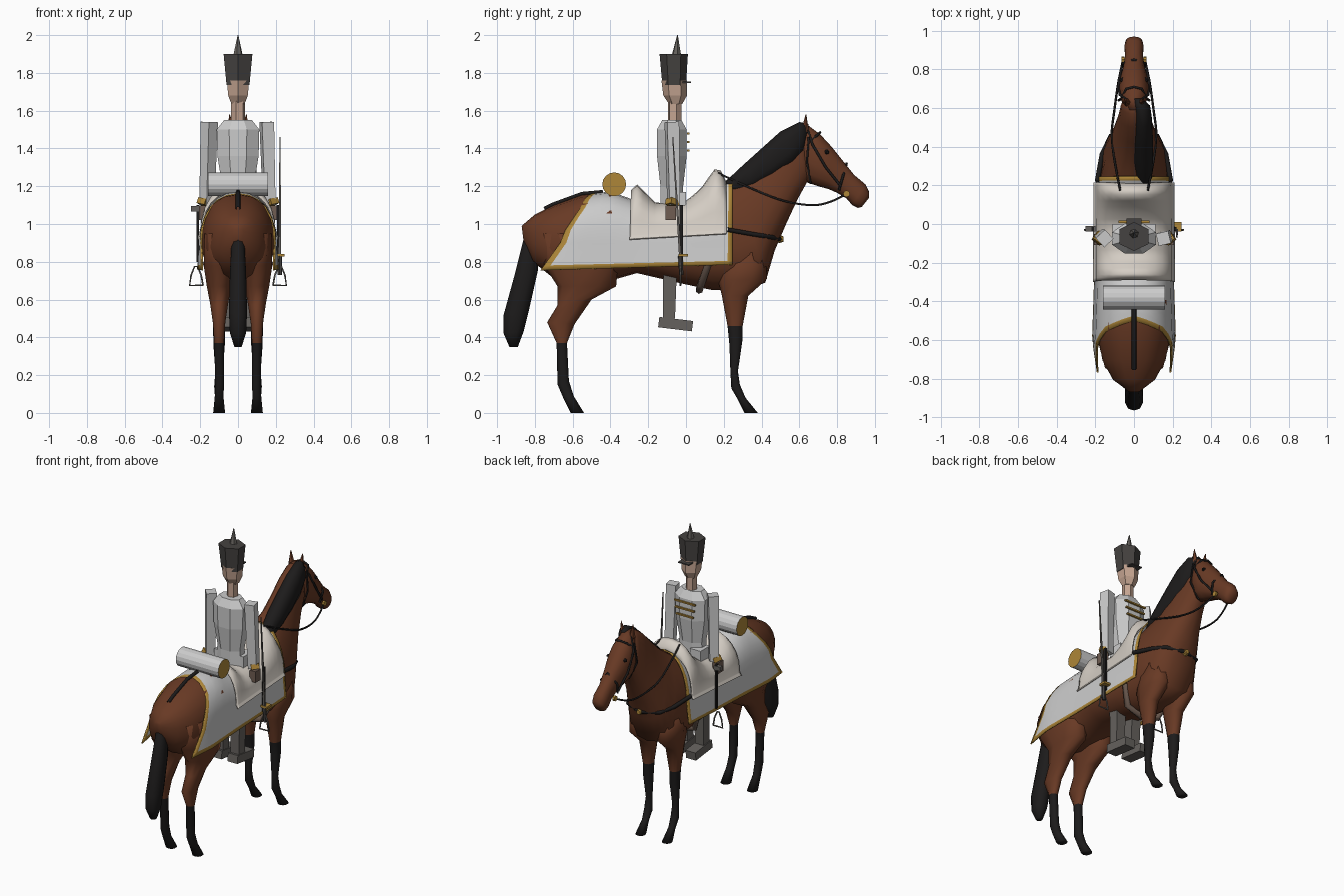
import bpy, bmesh
from math import sin, cos, pi, copysign
from mathutils import Vector


def mat(name, r, g, b):
    m = bpy.data.materials.new(name)
    m.diffuse_color = (r, g, b, 1)
    return m


BROWN = mat("chestnut", 0.14, 0.042, 0.018)
BLACK = mat("black", 0.012, 0.011, 0.011)
GOLD = mat("gold", 0.42, 0.24, 0.04)
SKIN = mat("skin", 0.55, 0.37, 0.28)
WHITE = mat("white", 0.8, 0.8, 0.8)
FLEECE = mat("fleece", 0.66, 0.61, 0.55)
DARK = mat("dark grey", 0.06, 0.055, 0.052)
BOOT = mat("boot grey", 0.13, 0.12, 0.11)
HAND = mat("glove", 0.16, 0.11, 0.085)


def finish(name, bm, mats, smooth):
    bmesh.ops.recalc_face_normals(bm, faces=bm.faces)
    me = bpy.data.meshes.new(name)
    bm.to_mesh(me)
    bm.free()
    for m in mats:
        me.materials.append(m)
    me.polygons.foreach_set("use_smooth", [smooth] * len(me.polygons))
    ob = bpy.data.objects.new(name, me)
    bpy.context.collection.objects.link(ob)
    return ob


def loft(name, rings, mats, n=14, smooth=True, side=1, power=0.88, low=None, turn=0):
    """Rings: side-view end points (y1, z1, y2, z2), half width, x centre, pear factor."""
    bm = bmesh.new()
    loops = []
    for r in rings:
        y1, z1, y2, z2, w = r[:5]
        xc = r[5] if len(r) > 5 else 0
        pear = r[6] if len(r) > 6 else 0
        loop = []
        for i in range(n):
            t = 2 * pi * i / n + turn
            s, c = (copysign(abs(f) ** power, f) for f in (sin(t), cos(t)))
            loop.append(bm.verts.new((side * xc + w * s * (1 - pear * c),
                                      (y1 + y2) / 2 + c * (y1 - y2) / 2,
                                      (z1 + z2) / 2 + c * (z1 - z2) / 2)))
        loops.append(loop)
    for a, b in zip(loops, loops[1:]):
        for i in range(n):
            j = (i + 1) % n
            f = bm.faces.new((a[i], a[j], b[j], b[i]))
            if low and f.calc_center_median().z < low:
                f.material_index = 1
    bm.faces.new(loops[0])
    bm.faces.new(loops[-1]).material_index = 1 if low else 0
    return finish(name, bm, mats, smooth)


def tube(name, p, q, r1, r2, m, n=4, turn=pi / 4, ends=None, smooth=False):
    """Tapered prism between two points."""
    p, q = Vector(p), Vector(q)
    bm = bmesh.new()
    bmesh.ops.create_cone(bm, cap_ends=True, segments=n, radius1=r1, radius2=r2, depth=(q - p).length)
    for f in bm.faces:
        if ends and abs(f.normal.z) > 0.9:
            f.material_index = 1
    ob = finish(name, bm, [m] + ([ends] if ends else []), smooth)
    ob.rotation_mode = 'QUATERNION'
    spin = Vector((0, 0, 1)).rotation_difference(q - p)
    ob.rotation_quaternion = spin @ Vector((1, 0, 0)).rotation_difference(Vector((cos(turn), sin(turn), 0)))
    ob.location = (p + q) / 2
    return ob


def box(name, loc, dims, m, rot=(0, 0, 0)):
    bm = bmesh.new()
    bmesh.ops.create_cube(bm, size=1)
    bmesh.ops.scale(bm, vec=dims, verts=bm.verts)
    ob = finish(name, bm, [m], False)
    ob.location, ob.rotation_euler = loc, rot
    return ob


def strap(name, pts, r, m, spline='POLY'):
    cu = bpy.data.curves.new(name, 'CURVE')
    cu.dimensions, cu.bevel_depth, cu.bevel_resolution = '3D', r, 1
    sp = cu.splines.new(spline)
    sp.points.add(len(pts) - 1)
    for pt, c in zip(sp.points, pts):
        pt.co = (*c, 1)
    if spline == 'NURBS':
        sp.use_endpoint_u, sp.order_u = True, 3
    cu.materials.append(m)
    ob = bpy.data.objects.new(name, cu)
    bpy.context.collection.objects.link(ob)


def interp(table, y):
    for (a, va), (b, vb) in zip(table, table[1:]):
        if y <= b:
            return va + (vb - va) * max(0, (y - a) / (b - a))
    return table[-1][1]


def drape(name, front, rear, bottom, tops, widths, mats, border=False):
    """Cloth laid over the back: rounded on top, straight down the sides."""
    bm = bmesh.new()
    us = [0, 0.025] + [i / 16 for i in range(1, 16)] + [0.965, 1]
    vs = [0, 0.1, 0.2, 0.3, 0.4, 0.5, 0.6, 0.7, 0.8, 0.93, 1]
    vs = [-v for v in vs[:0:-1]] + vs
    grid = []
    for u in us:
        row = []
        for v in vs:
            a = abs(v)
            y = front + (interp(rear, a) - front) * u
            w, top, low = interp(widths, y), interp(tops, y), bottom - 0.03 * u
            mid = max(0.9, low + 0.02)
            if a <= 0.6:
                t = a / 0.6 * pi / 2
                x, z = w * sin(t) ** 0.88, mid + (top - mid) * cos(t) ** 0.88 if a < 0.6 else mid
            else:
                k = (a - 0.6) / 0.4
                x, z = w + 0.012 * k, mid + (low - mid) * k
            row.append(bm.verts.new((copysign(x, v), y, z)))
        grid.append(row)
    for i in range(len(us) - 1):
        for j in range(len(vs) - 1):
            f = bm.faces.new((grid[i][j], grid[i][j + 1], grid[i + 1][j + 1], grid[i + 1][j]))
            if border and (i in (0, len(us) - 2) or j in (0, len(vs) - 2)):
                f.material_index = 1
    ob = finish(name, bm, mats, True)
    ob.modifiers.new("thickness", 'SOLIDIFY').thickness = 0.008


# Horse trunk and neck
loft("horse_body", [
    (-.87, .99, -.86, .91, .03), (-.8, 1.05, -.81, .8, .11), (-.7, 1.1, -.71, .72, .165),
    (-.55, 1.155, -.55, .68, .195), (-.4, 1.165, -.4, .7, .19), (-.2, 1.09, -.26, .74, .185),
    (0, 1.06, 0, .68, .185), (.12, 1.15, .14, .65, .18), (.2, 1.21, .32, .65, .175, 0, .1),
    (.27, 1.26, .42, .69, .16, 0, .25), (.34, 1.31, .47, .86, .13, 0, .35),
    (.42, 1.39, .53, 1.0, .1, 0, .3), (.5, 1.47, .59, 1.13, .08, 0, .2),
    (.57, 1.515, .64, 1.22, .068, 0, .1), (.63, 1.52, .66, 1.24, .055)], [BROWN], n=18)
# Head with jaw and muzzle
loft("horse_head", [
    (.59, 1.525, .61, 1.27, .045), (.65, 1.52, .64, 1.22, .07), (.71, 1.475, .7, 1.2, .078),
    (.77, 1.41, .755, 1.185, .07), (.83, 1.335, .8, 1.165, .055), (.89, 1.26, .85, 1.135, .047),
    (.95, 1.21, .88, 1.1, .05), (.97, 1.17, .91, 1.085, .045), (.97, 1.14, .93, 1.09, .025)], [BROWN])
# Legs, ears and eyes, mirrored
HIND = [(-.36, .95, -.78, .95, .08, .1), (-.36, .78, -.75, .78, .085, .1), (-.37, .67, -.68, .67, .068, .1),
        (-.5, .6, -.68, .57, .05, .1), (-.59, .47, -.735, .48, .034, .1), (-.63, .37, -.685, .37, .027, .1),
        (-.62, .17, -.68, .15, .024, .097), (-.595, .09, -.65, .08, .024, .1), (-.54, 0, -.61, 0, .033, .1)]
FORE = [(.42, .85, .2, .85, .07, .1), (.43, .71, .17, .7, .066, .1), (.33, .62, .19, .62, .05, .1),
        (.3, .46, .22, .46, .033, .1), (.298, .38, .23, .36, .032, .1), (.275, .22, .235, .22, .021, .1),
        (.285, .15, .24, .13, .027, .1), (.315, .08, .275, .07, .022, .1), (.38, 0, .31, 0, .032, .1)]
for s, tag in ((-1, "left"), (1, "right")):
    loft("hind_leg_" + tag, HIND, [BROWN, BLACK], 10, side=s, low=.4)
    loft("front_leg_" + tag, FORE, [BROWN, BLACK], 10, side=s, low=.42)
    tube("ear_" + tag, (s * .035, .63, 1.49), (s * .045, .635, 1.58), .022, .002, BROWN, 6)
    tube("eye_" + tag, (s * .06, .745, 1.38), (s * .074, .748, 1.38), .014, .006, BLACK, 8)
# Mane lying over the right side, and tail
loft("mane", [(.65, 1.53, .64, 1.44, .025, .02), (.6, 1.54, .62, 1.38, .045, .04), (.5, 1.49, .57, 1.32, .05, .045),
              (.4, 1.40, .47, 1.25, .055, .045), (.3, 1.31, .37, 1.19, .055, .045),
              (.22, 1.235, .28, 1.16, .045, .05), (.19, 1.2, .21, 1.18, .02, .05)], [BLACK], 10)
loft("tail", [(-.78, .97, -.83, .97, .02), (-.775, .91, -.86, .92, .035), (-.785, .75, -.91, .72, .045),
              (-.83, .55, -.965, .52, .05), (-.86, .43, -.965, .42, .045), (-.89, .35, -.935, .35, .02)], [BLACK], 10)

# Saddle cloth with gold border, and fleece saddle
BACK = [(-.8, 1.05), (-.55, 1.155), (-.4, 1.172), (-.2, 1.1), (0, 1.08), (.12, 1.17), (.24, 1.25)]
WIDE = [(-.77, .18), (-.6, .205), (-.3, .195), (0, .192), (.24, .185)]
drape("saddle_cloth", .245, [(0, -.5), (.3, -.56), (.5, -.64), (1, -.77)], .785, BACK, WIDE, [WHITE, GOLD], True)
drape("fleece_saddle", .215, [(0, -.29), (1, -.3)], .95,
      [(-.3, 1.17), (-.26, 1.21), (-.16, 1.11), (0, 1.12), (.08, 1.19), (.15, 1.29), (.18, 1.29), (.215, 1.22)],
      [(-.3, .2), (.22, .198)], [FLEECE])
tube("bedroll", (-.16, -.38, 1.21), (.16, -.38, 1.21), .063, .063, WHITE, 16, ends=GOLD)

# Harness
strap("crupper", [(0, -.44, 1.17), (0, -.55, 1.16), (0, -.7, 1.105), (0, -.75, 1.08)], .012, BLACK)
strap("breast_strap", [(-.19, .22, .97), (-.165, .36, .945), (-.12, .455, .93), (0, .5, .92),
                       (.12, .455, .93), (.165, .36, .945), (.19, .22, .97)], .013, BLACK)
tube("breast_badge", (0, .49, .92), (0, .515, .92), .022, .015, GOLD, 8)
strap("girth", [(-.17, .12, .8), (-.12, .08, .68), (0, .07, .65), (.12, .08, .68), (.17, .12, .8)], .02, HAND)
strap("browband", [(-.06, .66, 1.44), (-.04, .7, 1.475), (0, .71, 1.485), (.04, .7, 1.475), (.06, .66, 1.44)], .007, BLACK)
strap("noseband", [(-.05, .81, 1.18), (-.062, .83, 1.25), (0, .85, 1.32), (.062, .83, 1.25), (.05, .81, 1.18)], .007, BLACK)
for s, tag in ((-1, "left"), (1, "right")):
    strap("cheek_strap_" + tag, [(s * .03, .64, 1.51), (s * .074, .67, 1.42), (s * .079, .74, 1.3), (s * .062, .82, 1.2)], .007, BLACK)
    strap("throat_strap_" + tag, [(s * .065, .65, 1.46), (s * .08, .64, 1.33), (s * .03, .66, 1.215)], .006, BLACK)
    strap("rein_" + tag, [(s * .055, .85, 1.16), (s * .08, .75, 1.1), (s * .1, .6, 1.1),
                          (s * .125, .42, 1.15), (s * .07, .17, 1.27)], .006, BLACK, 'NURBS')
    tube("bit_" + tag, (s * .05, .85, 1.16), (s * .065, .85, 1.16), .018, .018, GOLD, 8)
    box("stirrup_strap_" + tag, (s * .213, -.025, .95), (.012, .02, .3), BLACK)
    strap("stirrup_" + tag, [(s * x, -.03, z) for x, z in ((.185, .675), (.195, .73), (.215, .775), (.23, .775),
                             (.248, .73), (.256, .675), (.185, .675))], .005, BOOT)

# Rider: faceted body, neck, head, tall hat with plume
loft("rider_torso", [(-.01, 1.07, -.14, 1.07, .1), (-.01, 1.2, -.14, 1.2, .09), (.01, 1.36, -.16, 1.36, .118),
                     (.01, 1.5, -.16, 1.5, .122), (-.02, 1.55, -.13, 1.55, .08)],
     [WHITE], 8, False, power=1, turn=pi / 8)
tube("rider_neck", (0, -.06, 1.53), (0, -.06, 1.65), .037, .037, SKIN, 6)
loft("rider_head", [(-.02, 1.635, -.09, 1.635, .04), (.005, 1.68, -.12, 1.68, .06), (.005, 1.76, -.13, 1.76, .068)],
     [SKIN], 6, False, power=1)
loft("hat", [(.0, 1.735, -.125, 1.735, .07), (.01, 1.9, -.14, 1.9, .088)], [DARK], 6, False, power=1)
box("hat_peak", (0, .0, 1.75), (.08, .055, .008), DARK)
tube("plume", (0, -.05, 1.9), (0, -.045, 2.0), .024, .002, BOOT, 6)
for i, z in enumerate((1.39, 1.435, 1.48)):
    box("chest_braid_%d" % i, (0, .012, z), (.13 + .015 * i, .012, .01), GOLD)
for s, tag in ((-1, "left"), (1, "right")):
    tube("rider_arm_" + tag, (s * .152, -.075, 1.54), (s * .165, -.065, 1.1), .046, .04, WHITE, turn=.3)
    tube("cuff_" + tag, (s * .175, -.07, 1.13), (s * .185, -.075, 1.1), .037, .037, GOLD)
    box("hand_" + tag, (s * .185, -.08, 1.06), (.045, .055, .075), HAND)
    box("rider_thigh_" + tag, (s * .07, -.05, 1.1), (.08, .1, .14), WHITE)
    tube("rider_leg_" + tag, (s * .06, -.08, .95), (s * .06, -.09, .5), .055, .045, BOOT)
    box("boot_" + tag, (s * .06, -.055, .47), (.075, .18, .055), BOOT, (-.12, 0, 0))

# Sabre held upright beside the rider
tube("sabre_blade", (.222, -.025, .74), (.222, -.07, 1.46), .01, .004, BOOT)
box("sabre_guard", (.222, -.015, .835), (.05, .05, .014), GOLD)
tube("sabre_grip", (.222, -.025, .73), (.222, -.03, .83), .012, .012, DARK, 6)
tube("pistol_holster", (-.2, -.025, 1.08), (-.25, -.025, 1.08), .02, .02, BOOT)
